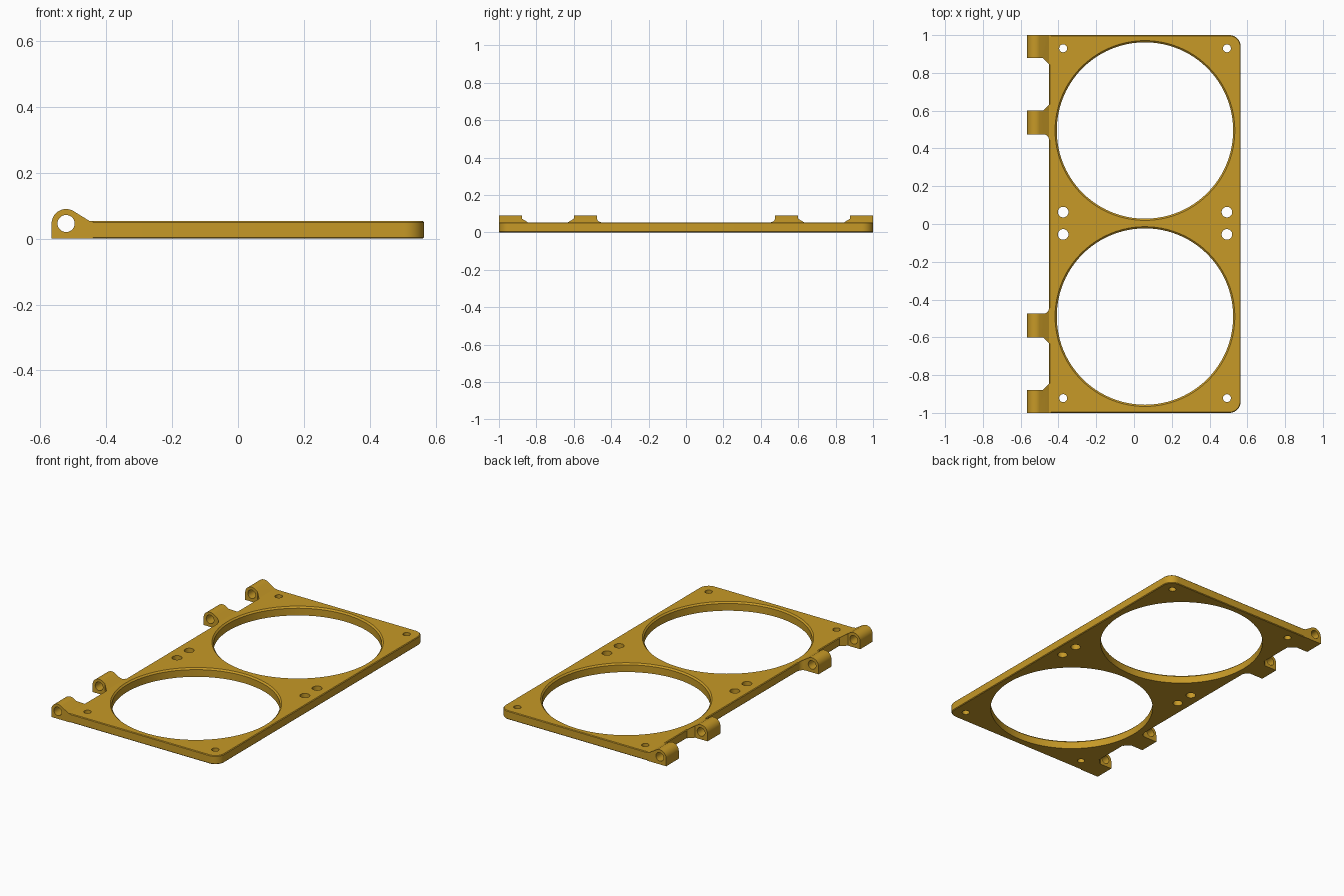
import bpy, bmesh
from math import pi, sin, cos, radians
from mathutils import Vector

if "Cube" in bpy.data.objects:
    bpy.data.objects.remove(bpy.data.objects["Cube"])

T = 0.053           # plate thickness
EDGE = -0.45        # hinge side edge of the plate
XC = 0.058          # centre line of the large openings

brass = bpy.data.materials.new("golden_yellow")
brass.diffuse_color = (0.57, 0.32, 0.02, 1)
brass.use_nodes = True
brass.node_tree.nodes["Principled BSDF"].inputs["Base Color"].default_value = brass.diffuse_color


def arc(cx, cy, r, a0, a1, n):
    return [(cx + r * cos(radians(a0 + (a1 - a0) * i / n)),
             cy + r * sin(radians(a0 + (a1 - a0) * i / n))) for i in range(n + 1)]


def prism(name, pts, lo, hi, axis="z"):
    """Extrude a 2D outline along z (xy outline) or along y (xz outline)."""
    bm = bmesh.new()
    place = (lambda u, v: (u, v, lo)) if axis == "z" else (lambda u, v: (u, lo, v))
    step = Vector((0, 0, hi - lo)) if axis == "z" else Vector((0, hi - lo, 0))
    face = bm.faces.new([bm.verts.new(place(*p)) for p in pts])
    ext = bmesh.ops.extrude_face_region(bm, geom=[face])
    bmesh.ops.translate(bm, vec=step,
                        verts=[g for g in ext["geom"] if isinstance(g, bmesh.types.BMVert)])
    bmesh.ops.recalc_face_normals(bm, faces=bm.faces)
    mesh = bpy.data.meshes.new(name)
    bm.to_mesh(mesh)
    bm.free()
    obj = bpy.data.objects.new(name, mesh)
    bpy.context.collection.objects.link(obj)
    mesh.materials.append(brass)
    return obj


def apply(obj, mod):
    bpy.context.view_layer.objects.active = obj
    bpy.ops.object.modifier_apply(modifier=mod.name)


def boolean(obj, tool, operation):
    mod = obj.modifiers.new("cut", "BOOLEAN")
    mod.operation, mod.solver, mod.object = operation, "EXACT", tool
    apply(obj, mod)
    bpy.data.objects.remove(tool)


def drill(obj, x, y, r, n=32):
    boolean(obj, prism("drill", arc(x, y, r, 0, 360 - 360 / n, n - 1), -0.1, 0.2), "DIFFERENCE")


# Plate with rounded far corners and fine edge chamfers
outline = ([(EDGE, -1)] + arc(0.505, -0.94, 0.06, -90, 0, 10)
           + arc(0.505, 0.94, 0.06, 0, 90, 10) + [(EDGE, 1)])
plate = prism("fan_plate", outline, 0, T)
bevel = plate.modifiers.new("chamfer", "BEVEL")
bevel.width, bevel.segments, bevel.limit_method = 0.004, 1, "ANGLE"
bevel.angle_limit = radians(60)
apply(plate, bevel)

# Hinge knuckles: side profile trimmed to a plan shape with gussets
HX, HZ, HR = -0.522, 0.046, 0.044
profile = ([(EDGE + 0.01, 0), (EDGE + 0.01, T), (EDGE, T)]
           + arc(HX, HZ, HR, 62, 180, 20) + [(HX - HR, 0)])
outer_plan = [(-0.6, 1), (-0.6, 0.878), (-0.483, 0.878), (EDGE, 0.845),
              (EDGE + 0.01, 0.845), (EDGE + 0.01, 1)]
inner_plan = ([(-0.6, 0.6), (-0.6, 0.475)] + arc(-0.48, 0.445, 0.03, 90, 0, 8)
              + [(EDGE + 0.01, 0.445), (EDGE + 0.01, 0.632), (EDGE, 0.632), (-0.482, 0.6)])
for side in (1, -1):
    for plan in (outer_plan, inner_plan):
        ys = [p[1] for p in plan]
        top = 1 if max(ys) == 1 else max(ys) + 0.05
        lo, hi = sorted((side * (min(ys) - 0.05), side * top))
        knuckle = prism("hinge_knuckle", profile, lo, hi, "y")
        far = 1.1 if top == 1 else None
        shape = [(x, side * (far if far and y == 1 else y)) for x, y in plan]
        boolean(knuckle, prism("trim", shape, -0.1, 0.2), "INTERSECT")
        boolean(plate, knuckle, "UNION")

# Hinge pin bore through all knuckles
boolean(plate, prism("pin_bore", arc(HX, HZ, 0.026, 0, 348.75, 31), -1.2, 1.2, "y"), "DIFFERENCE")

# Large openings with a chamfered upper rim
for y in (0.495, -0.49):
    drill(plate, XC, y, 0.467, 96)
    rim = prism("rim_cutter", arc(XC, y, 0.467, 0, 356.25, 95), T - 0.009, T + 0.009)
    for v in rim.data.vertices:
        if v.co.z > T:
            v.co.x = XC + (v.co.x - XC) * 0.485 / 0.467
            v.co.y = y + (v.co.y - y) * 0.485 / 0.467
    boolean(plate, rim, "DIFFERENCE")

# Screw holes: small at the ends, larger beside the middle
for x in (-0.375, 0.492):
    for y, r in ((0.93, 0.021), (0.063, 0.028), (-0.055, 0.028), (-0.922, 0.021)):
        drill(plate, x, y, r)

bpy.ops.object.select_all(action="DESELECT")
plate.select_set(True)
bpy.context.view_layer.objects.active = plate
bpy.ops.object.shade_smooth_by_angle(angle=radians(25))
